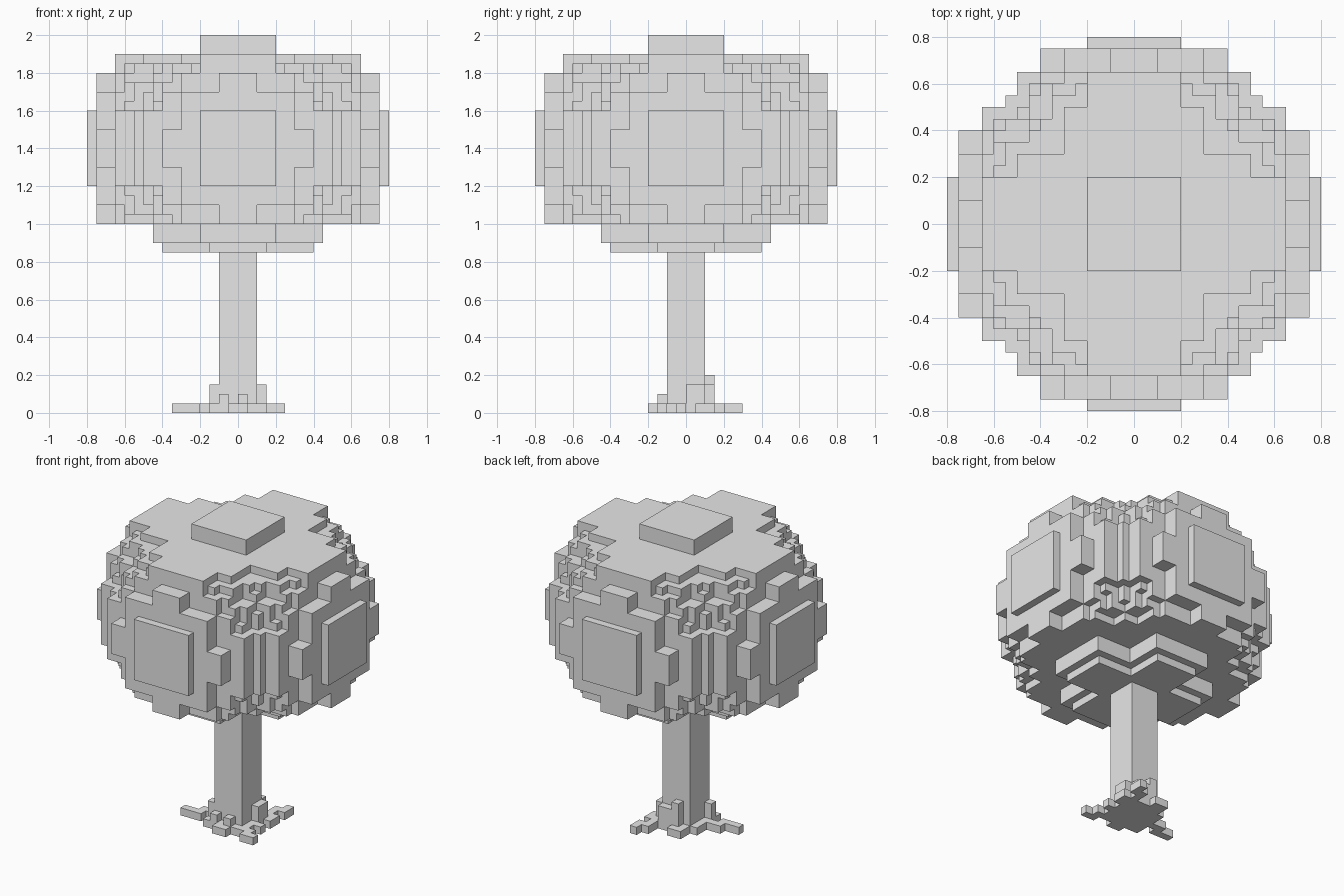
import bpy
import bmesh
from itertools import permutations
from mathutils import Vector

cube = bpy.data.objects.get("Cube")
if cube:
    bpy.data.objects.remove(cube, do_unlink=True)

U = 0.05          # edge of one block
MID = 28          # canopy centre height in blocks

bark_and_leaf = bpy.data.materials.new("plain_grey")
bark_and_leaf.use_nodes = True
grey = (0.8, 0.8, 0.8, 1)
bark_and_leaf.diffuse_color = grey
bark_and_leaf.node_tree.nodes["Principled BSDF"].inputs["Base Color"].default_value = grey


def box(x0, x1, y0, y1, z0, z1):
    return {(x, y, z) for x in range(x0, x1) for y in range(y0, y1) for z in range(z0, z1)}


def plus(long, short, z0, z1):
    return box(-long, long, -short, short, z0, z1) | box(-short, short, -long, long, z0, z1)


def build(name, cells):
    """Mesh the outer skin of a set of blocks."""
    bm = bmesh.new()
    verts = {}

    def vert(p):
        if p not in verts:
            verts[p] = bm.verts.new(Vector(p) * U)
        return verts[p]

    for c in cells:
        for axis in range(3):
            a, b = (axis + 1) % 3, (axis + 2) % 3
            for side in (0, 1):
                n = list(c)
                n[axis] += 2 * side - 1
                if tuple(n) in cells:
                    continue
                ring = []
                for da, db in ((0, 0), (1, 0), (1, 1), (0, 1)):
                    p = list(c)
                    p[axis] += side
                    p[a] += da
                    p[b] += db
                    ring.append(vert(tuple(p)))
                bm.faces.new(ring if side else ring[::-1])
    mesh = bpy.data.meshes.new(name)
    bm.to_mesh(mesh)
    bm.free()
    mesh.materials.append(bark_and_leaf)
    obj = bpy.data.objects.new(name, mesh)
    bpy.context.collection.objects.link(obj)


# Canopy: nested blocks turned every way, trimmed flat above and below
steps = [(16, 4, 4), (15, 8, 2), (15, 6, 6), (13, 10, 4), (13, 8, 6), (13, 4, 10),
         (11, 11, 4), (12, 9, 5), (12, 8, 7), (11, 7, 9), (10, 10, 6), (9, 9, 8)]
canopy = set()
for step in steps:
    for x, y, z in set(permutations(step)):
        if z <= 10:
            canopy |= box(-x, x, -y, y, MID - min(z, 8), MID + z)
canopy |= box(-6, 6, -6, 6, MID, MID + 10)
canopy |= box(-4, 4, -4, 4, MID, MID + 12)
# Stepped crosses under the canopy
canopy |= plus(9, 4, 18, 20) | plus(8, 3, 17, 18)
build("canopy", canopy)

# Trunk
build("trunk", box(-2, 2, -2, 2, 0, 17))

# Roots: low foot, upright stubs and crooked runners
roots = box(-3, 3, -2, 2, 0, 1) | box(-2, 2, -3, 3, 0, 1)
for run in [(-5, -3, -1, 0), (-7, -4, -2, -1), (2, 4, -3, -2), (3, 5, -4, -3),
            (-1, 1, -4, -3), (-3, -2, -3, -2), (2, 4, 1, 3), (2, 3, 3, 5),
            (3, 4, 4, 6), (-2, 0, 3, 4), (3, 4, -1, 0)]:
    roots |= box(*run, 0, 1)
for stub in [(-3, -2, -2, -1, 3), (2, 3, 0, 2, 3), (0, 1, -3, -2, 2),
             (-2, -1, -3, -2, 2), (0, 2, 2, 3, 3), (-1, 0, 2, 3, 4)]:
    roots |= box(*stub[:4], 0, stub[4])
build("roots", roots - box(-2, 2, -2, 2, 0, 1))
